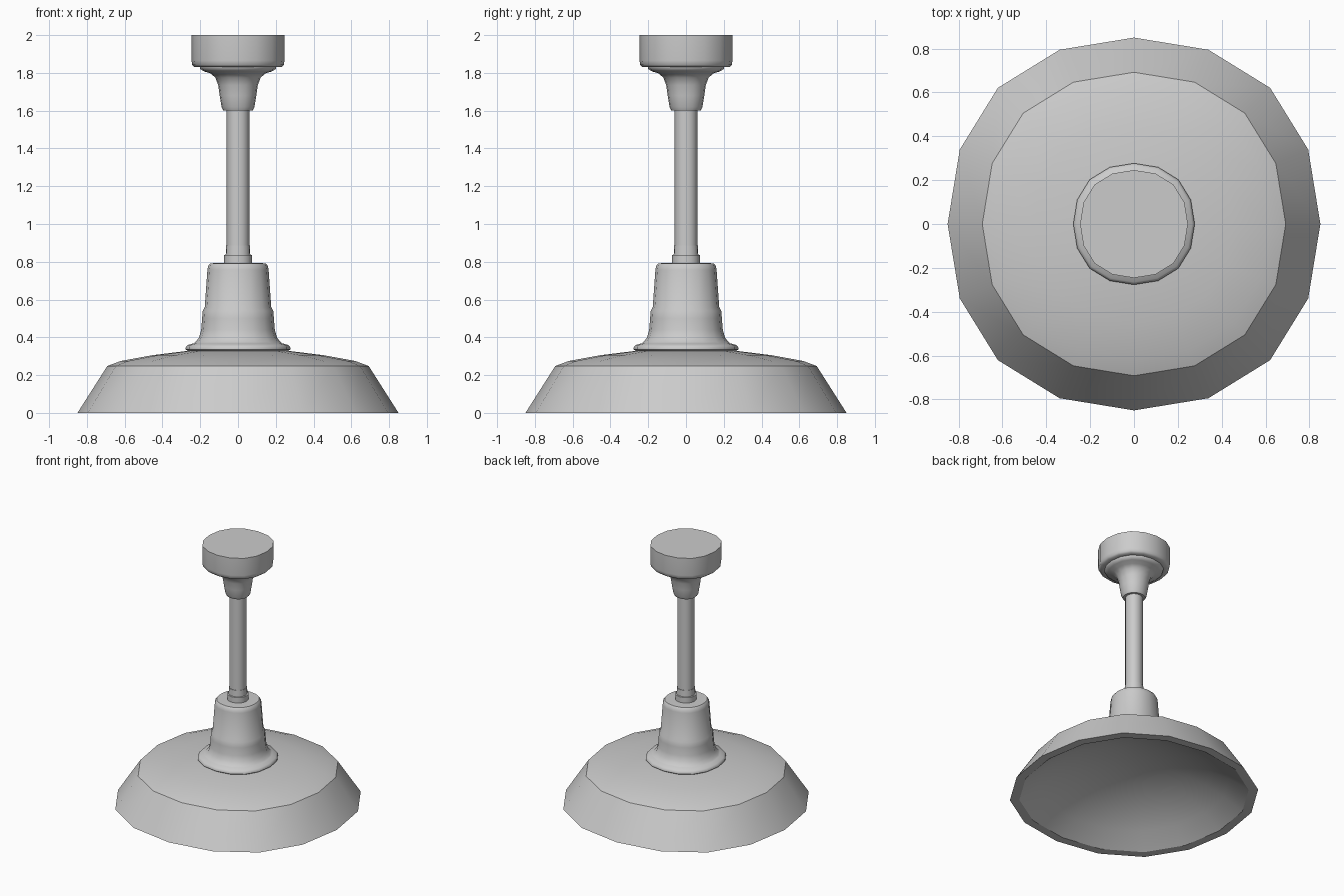
import bpy, bmesh, math

if "Cube" in bpy.data.objects:
    bpy.data.objects.remove(bpy.data.objects["Cube"])

SIDES = 16
BULGE = 0.033  # the rings swell slightly on their diagonals


def lathe(name, profile, smooth=32):
    """Revolve an (r, z) profile around z; r = 0 at an end closes it to a point."""
    bm = bmesh.new()
    rings = []
    for r, z in profile:
        if r == 0:
            rings.append([bm.verts.new((0, 0, z))] * SIDES)
            continue
        ring = []
        for i in range(SIDES):
            a = 2 * math.pi * i / SIDES
            k = r * (1 + BULGE * math.sin(2 * a) ** 2)
            a += 0.011 * math.sin(4 * a)
            ring.append(bm.verts.new((k * math.cos(a), k * math.sin(a), z)))
        rings.append(ring)
    for lo, hi in zip(rings, rings[1:]):
        for i in range(SIDES):
            j = (i + 1) % SIDES
            quad = list(dict.fromkeys((lo[i], lo[j], hi[j], hi[i])))
            bm.faces.new(quad)
    bmesh.ops.recalc_face_normals(bm, faces=bm.faces)
    mesh = bpy.data.meshes.new(name)
    bm.to_mesh(mesh)
    bm.free()
    ob = bpy.data.objects.new(name, mesh)
    bpy.context.collection.objects.link(ob)
    bpy.ops.object.select_all(action='DESELECT')
    ob.select_set(True)
    bpy.context.view_layer.objects.active = ob
    bpy.ops.object.shade_smooth_by_angle(angle=math.radians(smooth))
    return ob


# Wide shade: smooth inner bowl, flat rim, sloped skirt, shallow crown
bowl_r, bowl_h, steps = 0.785, 0.28, 6
R = (bowl_r ** 2 + bowl_h ** 2) / (2 * bowl_h)
bowl = [(bowl_r * i / steps,
         bowl_h - R + math.sqrt(R * R - (bowl_r * i / steps) ** 2))
        for i in range(steps)] + [(bowl_r, 0)]
lathe("shade", bowl + [
    (0.85, 0), (0.692, 0.248), (0.62, 0.275), (0.45, 0.306),
    (0.27, 0.328), (0.2, 0.33)])

# Flared socket housing on a rounded bead
lathe("socket_housing", [
    (0.24, 0.322), (0.262, 0.325), (0.277, 0.336), (0.277, 0.347),
    (0.265, 0.36), (0.235, 0.368), (0.225, 0.375), (0.206, 0.4),
    (0.195, 0.44), (0.19, 0.5), (0.187, 0.54), (0.176, 0.56),
    (0.162, 0.757), (0.158, 0.778), (0.147, 0.792), (0, 0.794)], 50)

# Stepped collar at the foot of the rod
lathe("rod_collar", [
    (0.074, 0.79), (0.074, 0.835), (0.065, 0.837), (0.063, 0.885), (0.055, 0.886)])

# Straight hanging rod
lathe("rod", [(0.06, 0.79), (0.06, 1.605)])

# Ceiling canopy with stepped underside and tapered neck
lathe("ceiling_canopy", [
    (0.055, 1.602), (0.078, 1.602), (0.087, 1.62), (0.097, 1.68), (0.105, 1.735),
    (0.12, 1.775), (0.145, 1.797), (0.18, 1.808), (0.2, 1.82), (0.203, 1.832),
    (0.232, 1.832), (0.243, 1.843), (0.246, 1.865), (0.246, 2), (0, 2)], 50)
